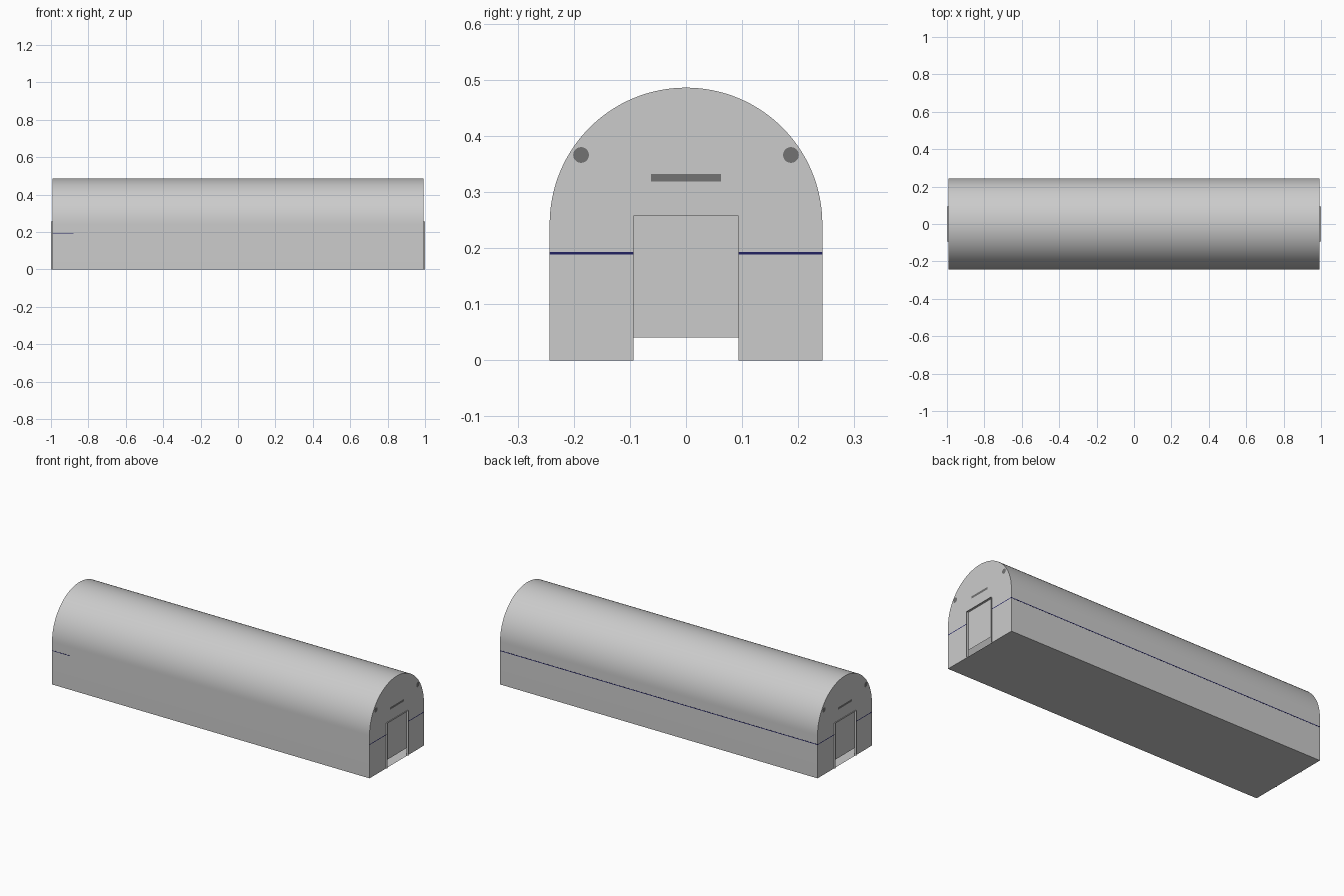
import bpy, bmesh
from math import cos, sin, pi

if "Cube" in bpy.data.objects:
    bpy.data.objects.remove(bpy.data.objects["Cube"])

L, R = 0.993, 0.243        # half length of shell, arch radius
DW, DT, DB = 0.094, 0.257, 0.041   # door half width, top, bottom


def material(name, col):
    m = bpy.data.materials.new(name)
    m.diffuse_color = (*col, 1)
    m.use_nodes = True
    m.node_tree.nodes["Principled BSDF"].inputs["Base Color"].default_value = m.diffuse_color
    return m


DARK = material("dark_grey", (0.17, 0.17, 0.17))
NAVY = material("navy", (0.015, 0.015, 0.12))


def mesh(name, verts, faces, mat=None):
    me = bpy.data.meshes.new(name)
    me.from_pydata(verts, [], faces)
    o = bpy.data.objects.new(name, me)
    bpy.context.collection.objects.link(o)
    if mat:
        me.materials.append(mat)
    return o


def panel(name, pts, x, s, mat=None):
    """Flat polygon in the yz plane, facing outward at end s."""
    pts = pts if s > 0 else pts[::-1]
    return mesh(name, [(s * x, y, z) for y, z in pts], [tuple(range(len(pts)))], mat)


def strip(name, pts, x0, x1, closed=False):
    """Sheet made by sweeping a yz profile along x."""
    n = len(pts)
    v = [(x, y, z) for x in (x0, x1) for y, z in pts]
    f = [(i, (i + 1) % n, (i + 1) % n + n, i + n) for i in range(n if closed else n - 1)]
    return mesh(name, v, f)


def box(name, lo, hi, mat):
    bpy.ops.mesh.primitive_cube_add(size=1, location=[(a + b) / 2 for a, b in zip(lo, hi)])
    o = bpy.context.object
    o.name = name
    o.scale = [b - a for a, b in zip(lo, hi)]
    o.data.materials.append(mat)


def rect(y0, y1, z0, z1):
    return [(y0, z0), (y1, z0), (y1, z1), (y0, z1)]


# arched shell: walls, round roof and floor
arch = [(R * cos(pi * i / 64), R + R * sin(pi * i / 64)) for i in range(65)]
outline = [(R, 0)] + arch + [(-R, 0)]
shell = strip("body_shell", outline, L, -L, closed=True)
bm = bmesh.new()
bm.from_mesh(shell.data)
bmesh.ops.recalc_face_normals(bm, faces=bm.faces)
bm.to_mesh(shell.data)
bm.free()
bpy.context.view_layer.objects.active = shell
shell.select_set(True)
bpy.ops.object.shade_smooth_by_angle(angle=0.6)

notch = [(-DW, 0), (-DW, DT), (DW, DT), (DW, 0)]
for s, tag in ((1, "right"), (-1, "left")):
    # end wall with doorway, recessed door and thin door frame
    panel(tag + "_end_wall", outline + notch, L, s)
    panel(tag + "_door", rect(-DW, DW, DB, DT), 0.988, s)
    strip(tag + "_door_frame", notch, s * 0.987, s * 1.0)
    # destination slot and lamps
    panel(tag + "_sign_slot", rect(-0.062, 0.062, 0.319, 0.332), L + 0.001, s, DARK)
    for y in (-0.187, 0.187):
        disc = [(y + 0.014 * cos(pi * i / 16), 0.366 + 0.014 * sin(pi * i / 16)) for i in range(32)]
        panel(tag + "_lamp", disc, L + 0.001, s, DARK)
        # stripe pieces beside the door
        a, b = sorted((DW * y / 0.187, R * y / 0.187))
        panel(tag + "_end_stripe", rect(a, b, 0.189, 0.193), L + 0.001, s, NAVY)

# long side stripe, only a short piece shows on the front
box("back_stripe", (-L, R - 0.002, 0.189), (L, R + 0.0007, 0.193), NAVY)
box("front_stripe", (-L, -R - 0.0007, 0.190), (-0.88, -R + 0.002, 0.193), NAVY)
